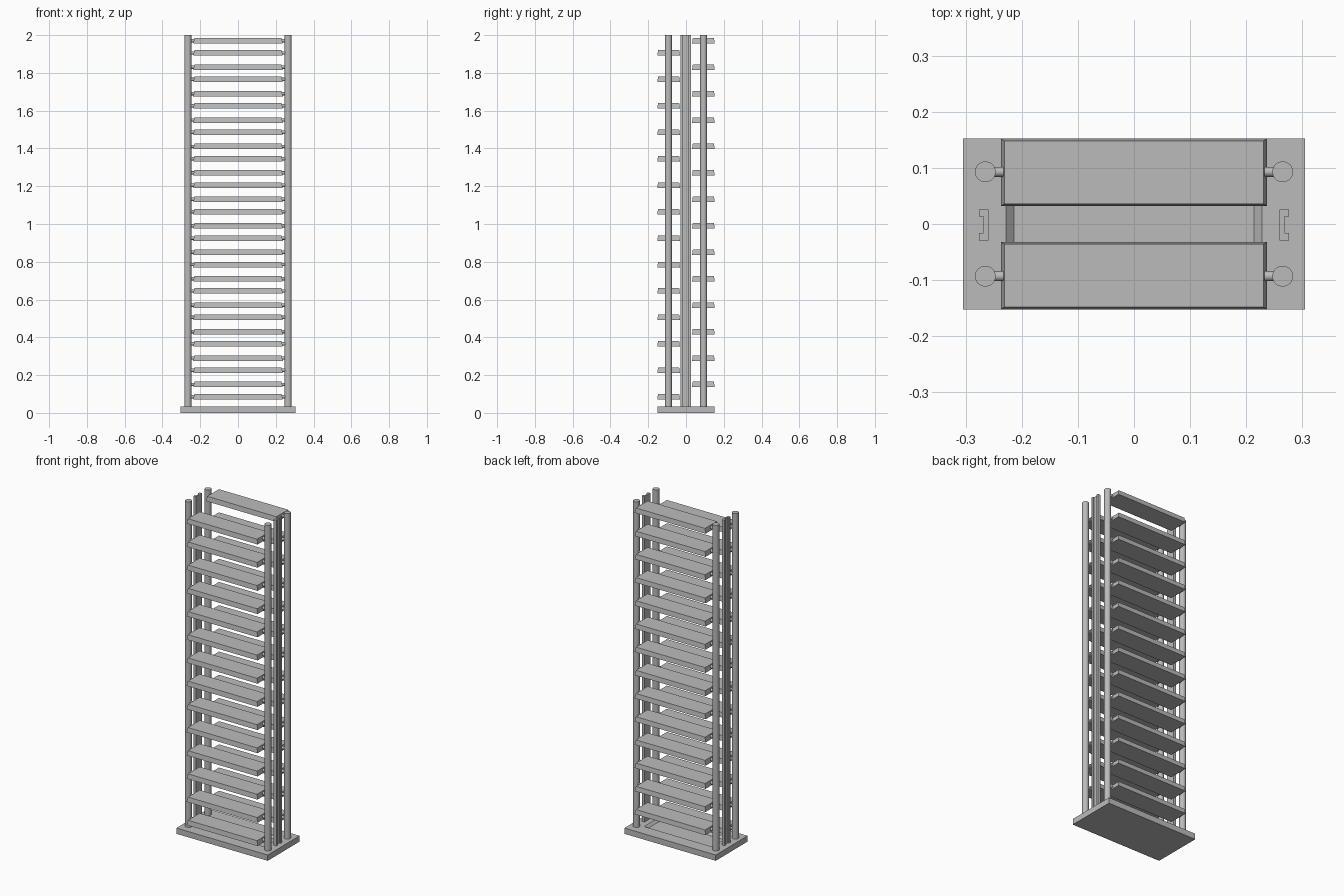
import bpy, bmesh, math
from mathutils import Matrix

cube = bpy.data.objects.get("Cube")
if cube:
    bpy.data.objects.remove(cube, do_unlink=True)

# Single plain grey
grey = bpy.data.materials.new("plain grey")
grey.use_nodes = True
colour = (0.5, 0.5, 0.5, 1)
grey.diffuse_color = colour
grey.node_tree.nodes["Principled BSDF"].inputs["Base Color"].default_value = colour


def finish(name, bm):
    bmesh.ops.recalc_face_normals(bm, faces=bm.faces)
    mesh = bpy.data.meshes.new(name)
    bm.to_mesh(mesh)
    bm.free()
    mesh.materials.append(grey)
    obj = bpy.data.objects.new(name, mesh)
    bpy.context.collection.objects.link(obj)
    return obj


def block(bm, x0, x1, y0, y1, z0, z1):
    size = Matrix.Diagonal((x1 - x0, y1 - y0, z1 - z0, 1))
    place = Matrix.Translation(((x0 + x1) / 2, (y0 + y1) / 2, (z0 + z1) / 2))
    bmesh.ops.create_cube(bm, size=1, matrix=place @ size)
    return max(bm.faces, key=lambda f: f.calc_center_median().z)


def smooth(obj):
    bpy.ops.object.select_all(action="DESELECT")
    obj.select_set(True)
    bpy.context.view_layer.objects.active = obj
    bpy.ops.object.shade_smooth_by_angle(angle=math.radians(40))


def cylinder(bm, radius, length, matrix, segments):
    bmesh.ops.create_cone(bm, cap_ends=True, segments=segments, radius1=radius,
                          radius2=radius, depth=length, matrix=matrix)


def resize_top(face, half_x, half_y, centre_y=0, drop=0):
    for v in face.verts:
        v.co.x = math.copysign(half_x, v.co.x)
        v.co.y = centre_y + math.copysign(half_y, v.co.y - centre_y)
        v.co.z -= drop


# Base plate with a shallow sloped recess
BASE = 0.035
bm = bmesh.new()
top = block(bm, -0.305, 0.305, -0.152, 0.152, 0, BASE)
bmesh.ops.inset_individual(bm, faces=[top], thickness=0.03)
resize_top(top, 0.228, 0.075)
bmesh.ops.inset_individual(bm, faces=[top], thickness=0.01)
resize_top(top, 0.214, 0.061, drop=0.014)
finish("base_plate", bm)

POST_X, POST_Y = 0.265, 0.093
for side, sx in (("right", -1), ("left", 1)):
    # Round corner posts
    for end, sy in (("front", -1), ("back", 1)):
        bm = bmesh.new()
        cylinder(bm, 0.0185, 2 - BASE,
                 Matrix.Translation((sx * POST_X, sy * POST_Y, 1 + BASE / 2)), 32)
        smooth(finish(f"{end}_{side}_post", bm))

    # Channel rail, open outwards
    profile = [(0.259, -0.029), (0.276, -0.029), (0.276, -0.016), (0.268, -0.016),
               (0.268, 0.013), (0.276, 0.013), (0.276, 0.026), (0.259, 0.026)]
    bm = bmesh.new()
    face = bm.faces.new([bm.verts.new((sx * x, y, BASE)) for x, y in profile])
    made = bmesh.ops.extrude_face_region(bm, geom=[face])["geom"]
    for v in made:
        if isinstance(v, bmesh.types.BMVert):
            v.co.z = 2
    finish(f"{side}_channel_rail", bm)

# Staggered shelves, each hung on two pegs
SHELF_X, SHELF_HALF, THICK = 0.237, 0.06, 0.029
for end, sy, first in (("front", -1, 0.071), ("back", 1, 0.136)):
    for i in range(14):
        z = first + 0.14 * i
        y = sy * 0.092
        bm = bmesh.new()
        top = block(bm, -SHELF_X, SHELF_X, y - SHELF_HALF, y + SHELF_HALF, z, z + THICK)
        resize_top(top, SHELF_X - 0.006, SHELF_HALF - 0.004, y)
        finish(f"{end}_shelf_{i + 1}", bm)
        bm = bmesh.new()
        for sx in (-1, 1):
            cylinder(bm, 0.009, 0.035,
                     Matrix.Translation((sx * 0.2455, sy * POST_Y, z + THICK / 2))
                     @ Matrix.Rotation(math.pi / 2, 4, "Y"), 16)
        smooth(finish(f"{end}_shelf_pegs_{i + 1}", bm))
